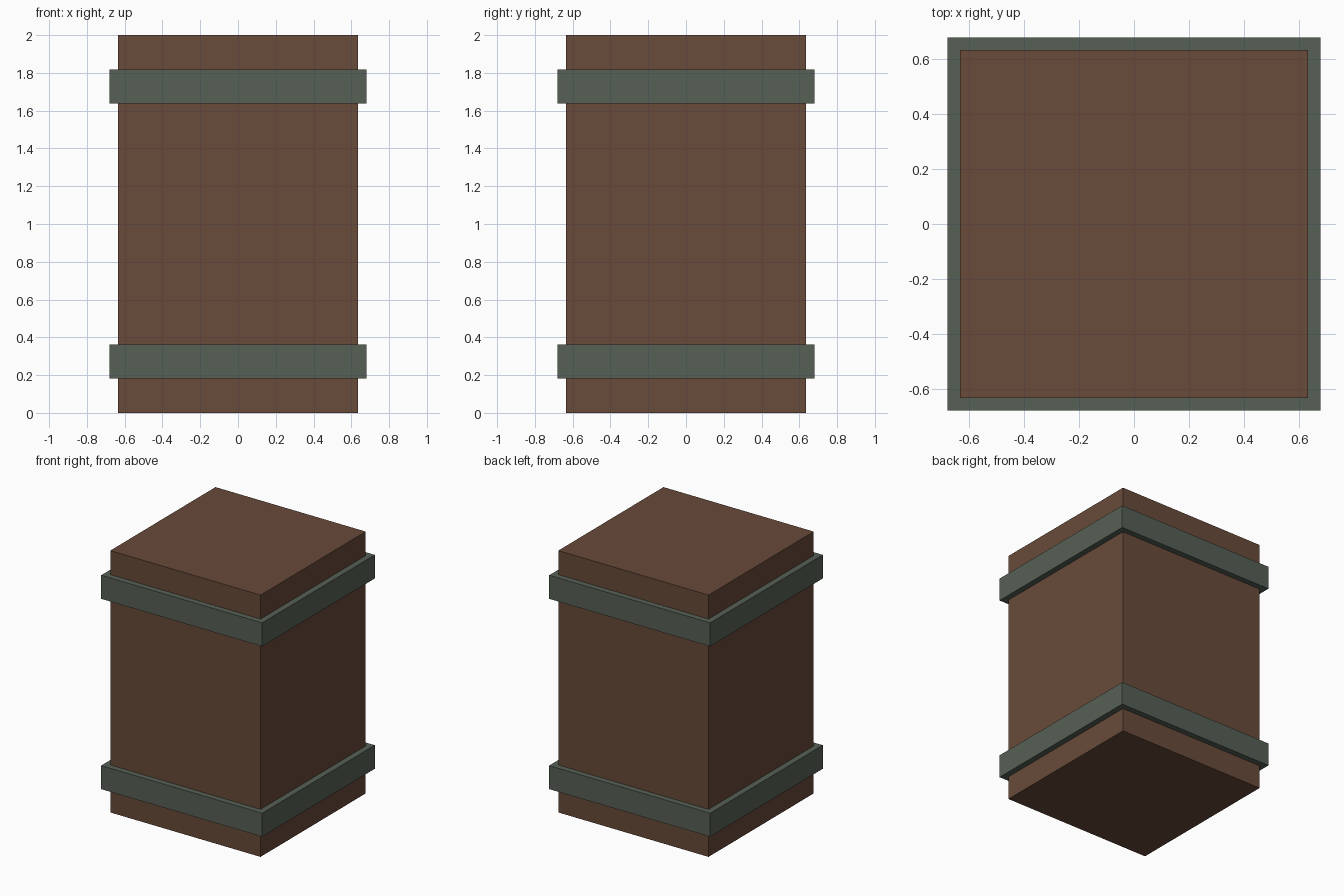
import bpy

cube = bpy.data.objects.get("Cube")
if cube:
    bpy.data.objects.remove(cube, do_unlink=True)


def make_material(name, rgb):
    mat = bpy.data.materials.new(name)
    mat.use_nodes = True
    colour = (*rgb, 1.0)
    mat.diffuse_color = colour
    mat.node_tree.nodes["Principled BSDF"].inputs["Base Color"].default_value = colour
    return mat


def make_box(name, width, bottom, top, mat):
    """Square box centred on the z axis, between two heights."""
    bpy.ops.mesh.primitive_cube_add(size=1, location=(0, 0, (bottom + top) / 2))
    box = bpy.context.object
    box.name = box.data.name = name
    box.scale = (width, width, top - bottom)
    bpy.ops.object.transform_apply(location=False, rotation=False, scale=True)
    box.data.materials.append(mat)
    return box


wood = make_material("brown wood", (0.138, 0.069, 0.041))
metal = make_material("grey green metal", (0.093, 0.117, 0.091))

HEIGHT = 2.0
BODY_WIDTH = 1.27
BAND_WIDTH = 1.36
BAND_INSET, BAND_HEIGHT = 0.183, 0.18

# Square wooden body
make_box("crate_body", BODY_WIDTH, 0, HEIGHT, wood)

# Bands wrapped around the body, the same distance from each end
make_box("lower_band", BAND_WIDTH, BAND_INSET, BAND_INSET + BAND_HEIGHT, metal)
make_box("upper_band", BAND_WIDTH, HEIGHT - BAND_INSET - BAND_HEIGHT,
         HEIGHT - BAND_INSET, metal)
